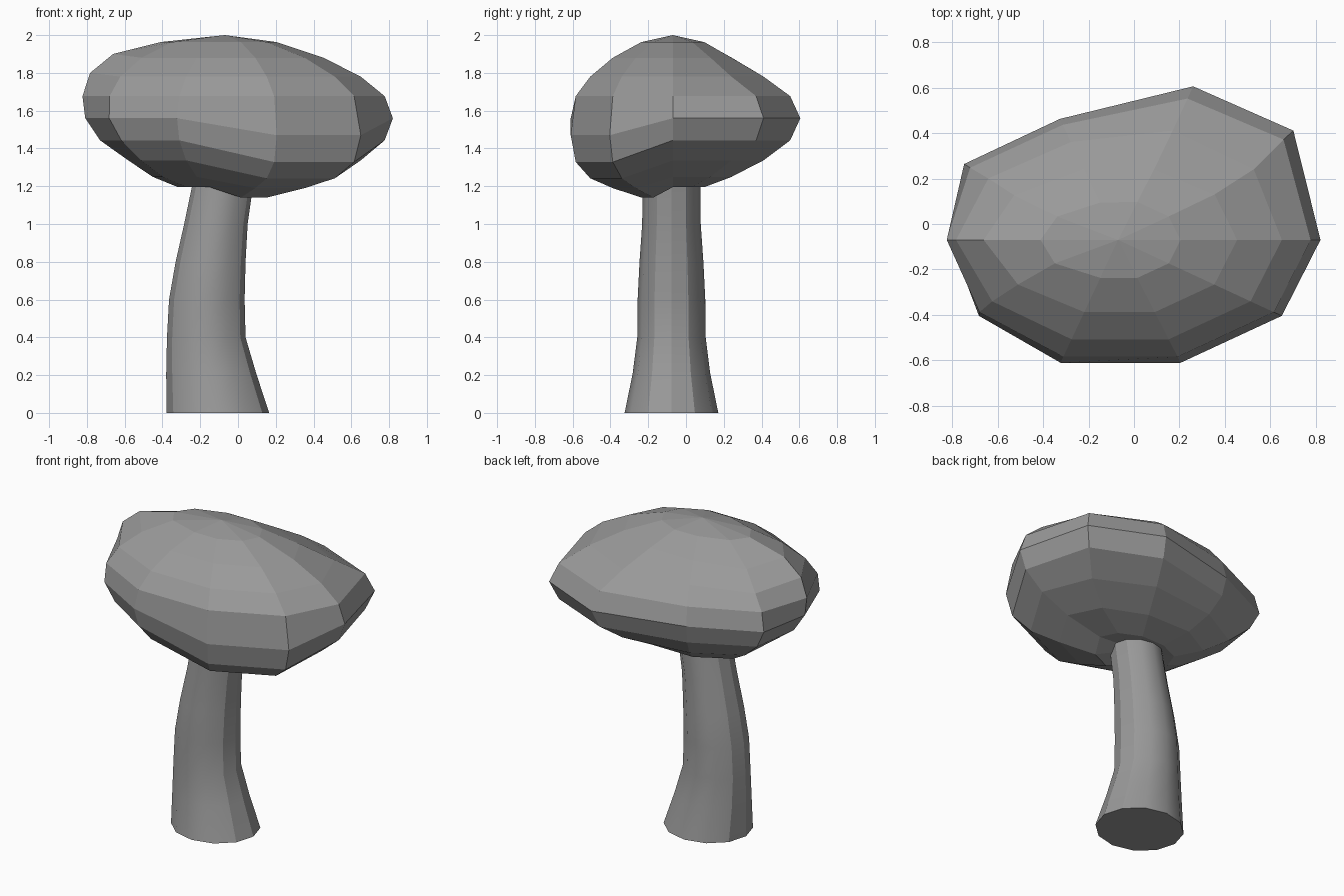
import bpy, bmesh, math

if "Cube" in bpy.data.objects:
    bpy.data.objects.remove(bpy.data.objects["Cube"])

grey = bpy.data.materials.new("dark_grey")
grey.diffuse_color = (.32, .32, .32, 1)
grey.use_nodes = True
grey.node_tree.nodes["Principled BSDF"].inputs["Base Color"].default_value = grey.diffuse_color


def make(name, rings, top=None, bottom=None):
    """Skin a list of vertex rings (low to high); close ends with a pole or an n-gon."""
    bm = bmesh.new()
    vs = [[bm.verts.new(p) for p in r] for r in rings]
    n = len(vs[0])
    for a, b in zip(vs, vs[1:]):
        for i in range(n):
            j = (i + 1) % n
            bm.faces.new((a[i], a[j], b[j], b[i]))
    for ring, pole in ((vs[0], bottom), (vs[-1], top)):
        if pole:
            p = bm.verts.new(pole)
            for i in range(n):
                bm.faces.new((ring[i], ring[(i + 1) % n], p))
        else:
            bm.faces.new(ring)
    bmesh.ops.recalc_face_normals(bm, faces=bm.faces)
    me = bpy.data.meshes.new(name)
    bm.to_mesh(me)
    bm.free()
    me.materials.append(grey)
    ob = bpy.data.objects.new(name, me)
    bpy.context.collection.objects.link(ob)
    return ob


def circle_angles(n):
    return [math.tau * i / n for i in range(n)]


# Bent 12-sided trunk: z, x centre, x radius, y radius
trunk_path = [(0, -.107, .272, .248), (.21, -.142, .238, .205), (.4, -.168, .208, .181),
              (.6, -.165, .2, .179), (.8, -.145, .185, .169), (1.0, -.117, .168, .155),
              (1.24, -.075, .16, .152)]
trunk = make("trunk", [[(cx + rx * math.cos(a), -.077 + ry * math.sin(a), z)
                        for a in circle_angles(12)] for z, cx, rx, ry in trunk_path])
bpy.context.view_layer.objects.active = trunk
trunk.select_set(True)
bpy.ops.object.shade_smooth_by_angle(angle=math.radians(30))

# Faceted 10-sided crown: ring heights from top to bottom, then bulges per column
heights = [1.963, 1.88, 1.78, 1.677, 1.56, 1.443, 1.337, 1.25, 1.195]
left_x = [1.24, 1.13, .99, .89, .83, .78, .71, .73, .9]
front_left_x = [1.25, 1.04, .95, .89, .85, .8, .76, .78, .9]
back_left_x = [1.2, 1.08, .98, .95, .94, .9, .85, .85, .95]
back_y = [1.0, .98, 1.1, 1.21, 1.25, 1.21, 1.1, .98, 1.0]
back_right_y = [1.0, 1.02, 1.15, 1.39, 1.44, 1.39, 1.15, 1.02, 1.0]
front_drop = [0, 0, 0, 0, .09, .115, .095, .06, .055]

crown_rings = []
for k, z0 in enumerate(heights):
    s = math.sin(math.pi * (k + 1) / 10)
    ring = []
    for c, a in enumerate(circle_angles(10)):
        x, y, z = .89 * s * math.cos(a), .568 * s * math.sin(a), z0
        if c == 1:                      # back right
            x *= 1 + (back_right_y[k] - 1) * .16
            y *= back_right_y[k]
        elif c == 2:                    # back
            x *= 1 + (back_y[k] - 1) * .8
            y *= back_y[k]
        elif c == 3:
            x *= .93
            y *= .985
        elif c == 4:                    # back left
            x *= back_left_x[k]
            z -= .02 if k in (1, 2) else 0
        elif c == 5:                    # flattened left side
            x *= left_x[k]
            z += .02 if k in (1, 2) else 0
        elif c == 6:
            x *= front_left_x[k]
        elif c == 7:
            x *= .92
        elif c in (8, 9):               # sagging front right
            z -= front_drop[k]
        ring.append((x - .07, y - .07, z))
    crown_rings.append(ring)
make("crown", crown_rings[::-1], top=(-.07, -.07, 2.0), bottom=(-.07, -.07, 1.21))
